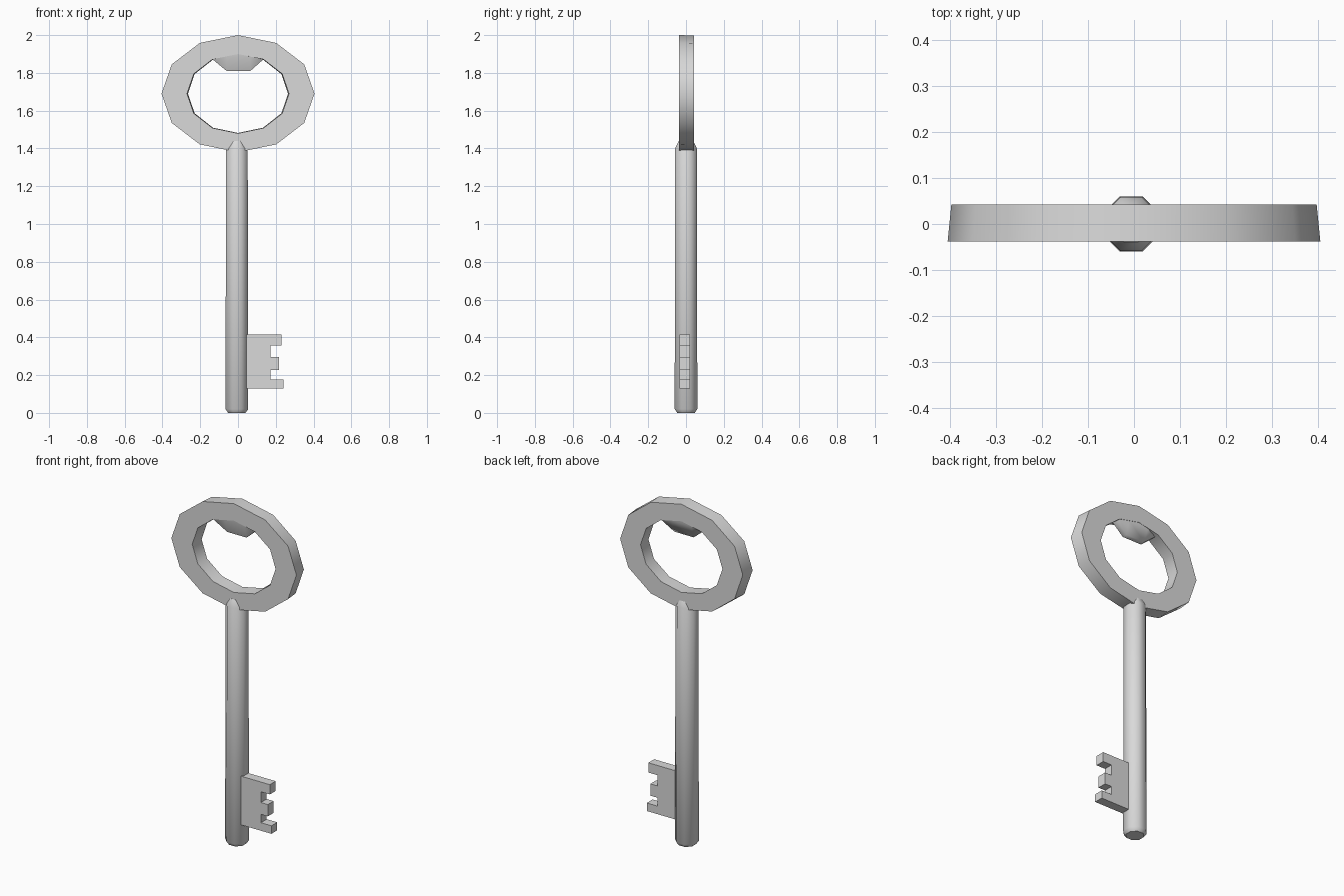
import bpy, bmesh, math

cube = bpy.data.objects.get("Cube")
if cube:
    bpy.data.objects.remove(cube, do_unlink=True)

metal = bpy.data.materials.new("grey metal")
metal.use_nodes = True
GREY = (0.7, 0.7, 0.7, 1)
metal.diffuse_color = GREY
metal.node_tree.nodes["Principled BSDF"].inputs["Base Color"].default_value = GREY


def finish(name, bm, angle=50):
    bmesh.ops.recalc_face_normals(bm, faces=bm.faces)
    mesh = bpy.data.meshes.new(name)
    bm.to_mesh(mesh)
    bm.free()
    obj = bpy.data.objects.new(name, mesh)
    bpy.context.collection.objects.link(obj)
    mesh.materials.append(metal)
    bpy.ops.object.select_all(action='DESELECT')
    obj.select_set(True)
    bpy.context.view_layer.objects.active = obj
    bpy.ops.object.shade_smooth_by_angle(angle=math.radians(angle))
    return obj


def bridge(bm, a, b):
    n = len(a)
    for i in range(n):
        j = (i + 1) % n
        bm.faces.new((a[i], a[j], b[j], b[i]))


# Oval bow: twelve-sided ring, slightly narrower at the back
RING_Z = 1.69


def oval(bm, rx, rz, y):
    steps = [math.tau * i / 12 for i in range(12)]
    return [bm.verts.new((rx * math.cos(t), y, RING_Z + rz * math.sin(t)))
            for t in steps]


bm = bmesh.new()
loops = [oval(bm, 0.405, 0.31, -0.038), oval(bm, 0.397, 0.308, 0.042),
         oval(bm, 0.265, 0.208, 0.042), oval(bm, 0.27, 0.21, -0.038)]
for k in range(4):
    bridge(bm, loops[k], loops[(k + 1) % 4])
finish("bow_ring", bm)

# Faceted lump under the top of the bow
bm = bmesh.new()
rows = []
for y, drop in ((-0.036, 0), (-0.015, 1), (0.015, 1), (0.04, 0)):
    outline = [(-0.135, 1.872), (-0.06, 1.885 - 0.075 * drop),
               (0.065, 1.885 - 0.075 * drop), (0.135, 1.872), (0, 1.93)]
    rows.append([bm.verts.new((x, y, z)) for x, z in outline])
for a, b in zip(rows, rows[1:]):
    bridge(bm, a, b)
bm.faces.new(rows[0])
bm.faces.new(rows[-1])
finish("bow_lump", bm, 60)

# Octagonal shaft with chamfered ends
bm = bmesh.new()
rings = []
for z, r in ((0, 0.05), (0.02, 0.065), (1.40, 0.062), (1.44, 0.042)):
    rings.append([bm.verts.new((-0.006 + r * math.cos(t), r * math.sin(t), z))
                  for t in [math.tau * (i + 0.5) / 8 for i in range(8)]])
for a, b in zip(rings, rings[1:]):
    bridge(bm, a, b)
bm.faces.new(rings[0])
bm.faces.new(rings[-1])
finish("shaft", bm)

# Toothed bit extruded through its thickness
profile = [(0.02, 0.13), (0.24, 0.13), (0.24, 0.177), (0.172, 0.177),
           (0.172, 0.226), (0.217, 0.226), (0.217, 0.295), (0.172, 0.295),
           (0.172, 0.358), (0.23, 0.358), (0.23, 0.415), (0.02, 0.415)]
bm = bmesh.new()
front = [bm.verts.new((x, -0.034, z)) for x, z in profile]
back = [bm.verts.new((x, 0.02, z)) for x, z in profile]
bridge(bm, front, back)
bm.faces.new(front)
bm.faces.new(back)
finish("key_bit", bm, 30)
